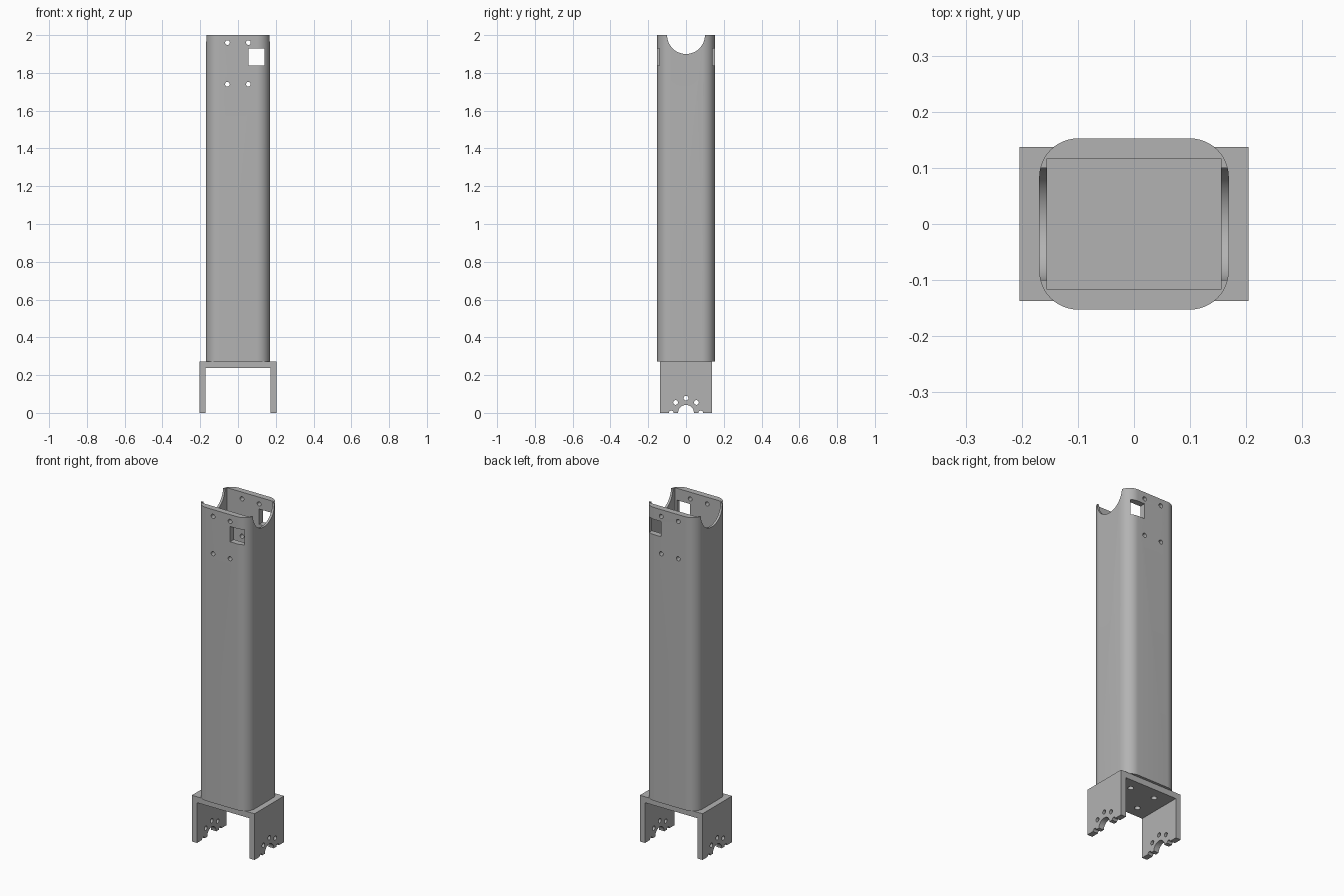
import bpy, bmesh, math
from mathutils import Matrix

if "Cube" in bpy.data.objects:
    bpy.data.objects.remove(bpy.data.objects["Cube"])

grey = bpy.data.materials.new("metal_grey")
grey.diffuse_color = (0.45, 0.45, 0.45, 1)
grey.use_nodes = True
grey.node_tree.nodes["Principled BSDF"].inputs["Base Color"].default_value = grey.diffuse_color


def prism(name, pts, depth, to_world):
    """Extrude a 2D outline by depth; to_world maps (u, v, w) to (x, y, z)."""
    bm = bmesh.new()
    face = bm.faces.new([bm.verts.new(to_world(u, v, 0)) for u, v in pts])
    step = [b - a for a, b in zip(to_world(0, 0, 0), to_world(0, 0, depth))]
    ext = bmesh.ops.extrude_face_region(bm, geom=[face])["geom"]
    bmesh.ops.translate(bm, vec=step, verts=[g for g in ext if isinstance(g, bmesh.types.BMVert)])
    bmesh.ops.recalc_face_normals(bm, faces=bm.faces)
    return finish(name, bm)


def finish(name, bm):
    mesh = bpy.data.meshes.new(name)
    bm.to_mesh(mesh)
    bm.free()
    mesh.materials.append(grey)
    obj = bpy.data.objects.new(name, mesh)
    bpy.context.collection.objects.link(obj)
    return obj


def box(x0, x1, y0, y1, z0, z1):
    pts = [(x0, y0), (x1, y0), (x1, y1), (x0, y1)]
    return prism("box_cutter", pts, z1 - z0, lambda u, v, w: (u, v, z0 + w))


def rod(center, axis, radius, length, sides=24):
    """Cylinder cutter along x, y or z."""
    rot = {"x": Matrix.Rotation(math.pi / 2, 4, "Y"),
           "y": Matrix.Rotation(math.pi / 2, 4, "X"),
           "z": Matrix.Identity(4)}[axis]
    bm = bmesh.new()
    bmesh.ops.create_cone(bm, cap_ends=True, segments=sides, radius1=radius, radius2=radius,
                          depth=length, matrix=Matrix.Translation(center) @ rot)
    return finish("rod_cutter", bm)


def cut(obj, cutters):
    """Subtract each cutter in turn and remove it."""
    bpy.context.view_layer.objects.active = obj
    for c in cutters:
        mod = obj.modifiers.new("cut", "BOOLEAN")
        mod.operation, mod.solver, mod.object = "DIFFERENCE", "EXACT", c
        bpy.ops.object.modifier_apply(modifier=mod.name)
        bpy.data.objects.remove(c)


def smooth(obj):
    bpy.ops.object.select_all(action="DESELECT")
    obj.select_set(True)
    bpy.context.view_layer.objects.active = obj
    bpy.ops.object.shade_smooth_by_angle(angle=math.radians(30))


# Rounded rectangular tube
HX, HY, R, BASE, TOP = 0.169, 0.1525, 0.069, 0.272, 2.0
outline = []
for k, (sx, sy) in enumerate([(1, 1), (-1, 1), (-1, -1), (1, -1)]):
    for i in range(13):
        a = math.pi / 2 * (k + i / 12)
        outline.append((sx * (HX - R) + R * math.cos(a), sy * (HY - R) + R * math.sin(a)))
tube = prism("tube", outline, TOP - BASE, lambda u, v, w: (u, v, BASE + w))

cutters = [box(-0.155, 0.155, -0.117, 0.117, BASE + 0.036, 2.2)]      # hollow inside
cutters.append(rod((0, 0, TOP), "x", 0.1, 1, 64))                     # round saddle at the top
cutters.append(box(0.055, 0.14, -0.5, 0.5, 1.84, 1.93))               # square window
cutters += [rod((x, 0, z), "y", 0.0125, 1) for x in (-0.056, 0.055) for z in (1.74, 1.96)]
cut(tube, cutters)
smooth(tube)

# U-shaped bracket under the tube
W, IN, UNDER, D = 0.204, 0.171, 0.237, 0.1375
profile = [(-W, 0), (-IN, 0), (-IN, UNDER), (IN, UNDER), (IN, 0), (W, 0), (W, BASE), (-W, BASE)]
bracket = prism("bracket", profile, 2 * D, lambda u, v, w: (u, w - D, v))

cutters = [rod((0, 0, 0), "x", 0.042, 1, 48)]                         # shaft notch
for deg in (0, 45, 90, 135, 180):                                     # bolt circle
    a = math.radians(deg)
    cutters.append(rod((0, 0.078 * math.cos(a), 0.078 * math.sin(a)), "x", 0.0125, 1))
cutters += [rod((x, y, 0.25), "z", 0.016, 0.2) for x in (-0.08, 0.08) for y in (-0.068, 0.068)]
cut(bracket, cutters)
smooth(bracket)
